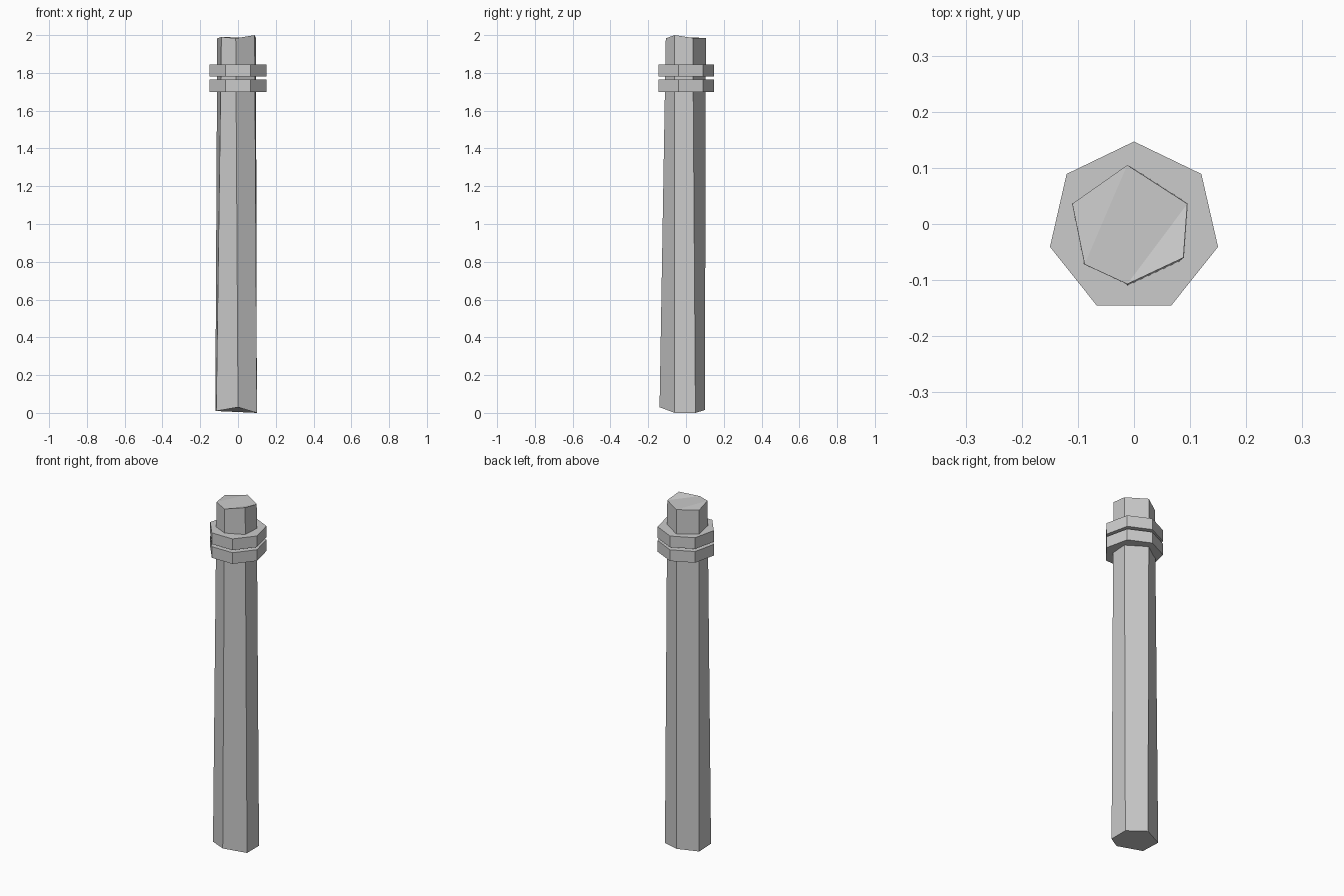
import bpy
import bmesh
from math import sin, cos, tau

cube = bpy.data.objects.get("Cube")
if cube:
    bpy.data.objects.remove(cube, do_unlink=True)

grey = bpy.data.materials.new("plain grey")
grey.use_nodes = True
colour = (0.6, 0.6, 0.6, 1)
grey.diffuse_color = colour
grey.node_tree.nodes["Principled BSDF"].inputs["Base Color"].default_value = colour


def prism(name, lower, upper, cap_cuts=()):
    """Join two matching outlines into a closed, flat-shaded solid."""
    bm = bmesh.new()
    low = [bm.verts.new(p) for p in lower]
    top = [bm.verts.new(p) for p in upper]
    n = len(low)
    for i in range(n):
        j = (i + 1) % n
        bm.faces.new((low[i], low[j], top[j], top[i]))
    bm.faces.new(low[::-1])
    cap = bm.faces.new(top)
    # Fold the cap along its creases
    for a, b in cap_cuts:
        face = next(f for f in bm.faces if top[a] in f.verts and top[b] in f.verts
                    and all(v in top for v in f.verts))
        bmesh.utils.face_split(face, top[a], top[b])
    bmesh.ops.recalc_face_normals(bm, faces=bm.faces)
    mesh = bpy.data.meshes.new(name)
    bm.to_mesh(mesh)
    bm.free()
    mesh.materials.append(grey)
    obj = bpy.data.objects.new(name, mesh)
    bpy.context.collection.objects.link(obj)
    return obj


# Rough-hewn six-sided post with uneven ends, counter-clockwise from the front
foot = [(0, -0.14, 0.03), (0.1, -0.06, 0), (0.1, 0.05, 0),
        (-0.01, 0.1, 0.015), (-0.12, 0.05, 0.01), (-0.115, -0.065, 0.01)]
head = [(-0.012, -0.107, 1.983), (0.088, -0.06, 2), (0.095, 0.036, 1.985),
        (-0.012, 0.105, 1.985), (-0.11, 0.036, 1.983), (-0.088, -0.072, 1.99)]
prism("post", foot, head, cap_cuts=((0, 2), (3, 5)))


# Two seven-sided binding rings near the top
def ring_outline(z, radius=0.1536, sides=7):
    return [(-radius * sin(tau * i / sides), radius * cos(tau * i / sides) - 0.0066, z)
            for i in range(sides)]


for name, base in (("lower_ring", 1.7), ("upper_ring", 1.78)):
    prism(name, ring_outline(base), ring_outline(base + 0.065))
